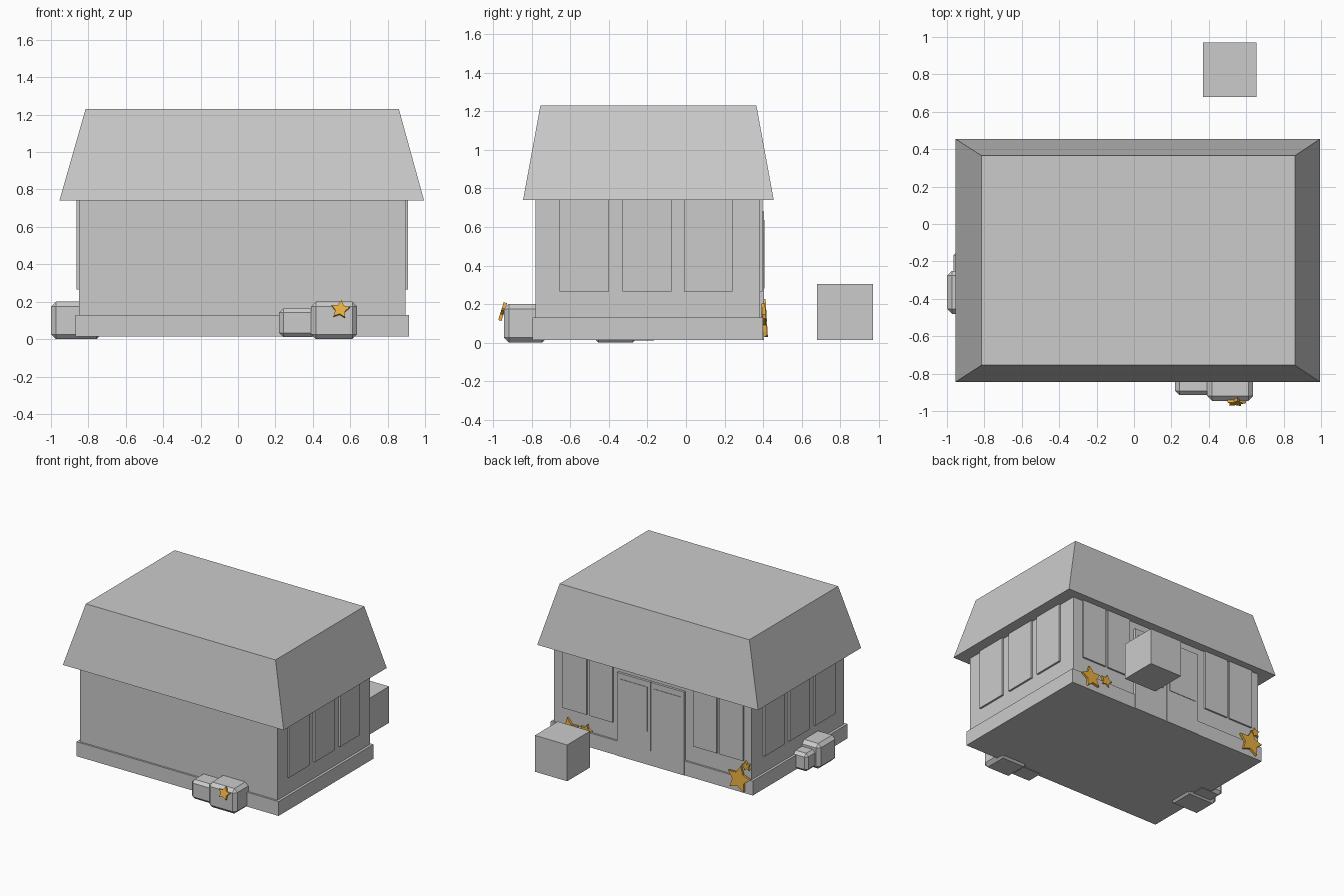
import bpy, bmesh, math
from mathutils import Matrix

if "Cube" in bpy.data.objects:
    bpy.data.objects.remove(bpy.data.objects["Cube"])


def finish(name, bm):
    bmesh.ops.recalc_face_normals(bm, faces=bm.faces)
    mesh = bpy.data.meshes.new(name)
    bm.to_mesh(mesh)
    bm.free()
    obj = bpy.data.objects.new(name, mesh)
    bpy.context.collection.objects.link(obj)
    return obj


def box(name, x, y, z, top=None, bevel=0):
    """Box from ranges; top gives other x, y ranges for the upper face."""
    bm = bmesh.new()
    bmesh.ops.create_cube(bm, size=1)
    for v in bm.verts:
        i, j, k = (int(c > 0) for c in v.co)
        rx, ry = top if top and k else (x, y)
        v.co = (rx[i], ry[j], z[k])
    if bevel:
        bmesh.ops.bevel(bm, geom=bm.edges[:], offset=bevel, segments=1,
                        affect='EDGES', profile=0.5)
    return finish(name, bm)


orange = bpy.data.materials.new("orange")
orange.diffuse_color = (0.8, 0.42, 0.05, 1)
orange.use_nodes = True
orange.node_tree.nodes["Principled BSDF"].inputs["Base Color"].default_value = orange.diffuse_color


def star(name, loc, r, spin=0, tilt=0, depth=0.018):
    """Five pointed plate standing in the xz plane."""
    bm = bmesh.new()
    verts = []
    for i in range(10):
        a = math.pi / 2 + i * math.pi / 5
        rad = r if i % 2 == 0 else r * 0.52
        verts.append(bm.verts.new((rad * math.cos(a), -depth / 2, rad * math.sin(a))))
    face = bm.faces.new(verts)
    ext = bmesh.ops.extrude_face_region(bm, geom=[face])["geom"]
    bmesh.ops.translate(bm, vec=(0, depth, 0),
                        verts=[g for g in ext if isinstance(g, bmesh.types.BMVert)])
    if not any(f.normal.y < -0.9 and len(f.verts) == 10 for f in bm.faces):
        bm.normal_update()
    obj = finish(name, bm)
    obj.matrix_world = (Matrix.Translation(loc) @ Matrix.Rotation(tilt, 4, 'X')
                        @ Matrix.Rotation(spin, 4, 'Y'))
    obj.data.materials.append(orange)


# Main shell
box("base", (-0.87, 0.915), (-0.795, 0.40), (0.015, 0.13))
box("walls", (-0.85, 0.895), (-0.78, 0.385), (0.02, 0.75))
box("roof", (-0.955, 0.995), (-0.845, 0.455), (0.74, 1.23),
    top=((-0.815, 0.86), (-0.755, 0.365)))

# Side window panels
PZ = (0.265, 0.745)
for y in ((-0.655, -0.40), (-0.33, -0.075), (-0.01, 0.24)):
    box("right_window", (0.88, 0.91), y, PZ)
    box("left_window", (-0.864, -0.84), y, PZ)

# Back window panels, two on each side of the doors
for x in ((0.60, 0.81), (0.37, 0.58), (-0.55, -0.34), (-0.78, -0.57)):
    box("back_window", x, (0.37, 0.398), PZ)

# Double door with thin panes
for x0, x1 in ((0.032, 0.326), (-0.265, 0.028)):
    box("door", (x0, x1), (0.37, 0.404), (0.015, 0.68))
    box("door_pane", (x0 + 0.025, x1 - 0.025), (0.39, 0.408), (0.28, 0.635))

# Crate behind the building
box("crate", (0.37, 0.655), (0.68, 0.97), (0.015, 0.305))

# Chamfered rocks against the base
box("front_rock_large", (0.39, 0.637), (-0.945, -0.72), (0.0, 0.20), bevel=0.026)
box("front_rock_small", (0.22, 0.42), (-0.915, -0.745), (0.012, 0.165), bevel=0.022)
box("left_rock_large", (-1.0, -0.73), (-0.48, -0.25), (0.0, 0.20), bevel=0.026)
box("left_rock_small", (-0.965, -0.76), (-0.29, -0.145), (0.012, 0.155), bevel=0.022)

# Starfish
star("front_starfish", (0.547, -0.952, 0.158), 0.052, spin=0.12, tilt=-0.3)
star("back_starfish_large", (-0.755, 0.41, 0.122), 0.105, spin=-0.15, tilt=0.06)
star("back_starfish_small", (-0.81, 0.394, 0.232), 0.04, spin=0.2)
star("back_starfish_medium", (0.745, 0.406, 0.115), 0.09, spin=0.2, tilt=0.06)
star("back_starfish_tiny", (0.60, 0.40, 0.14), 0.052, spin=-0.2)
